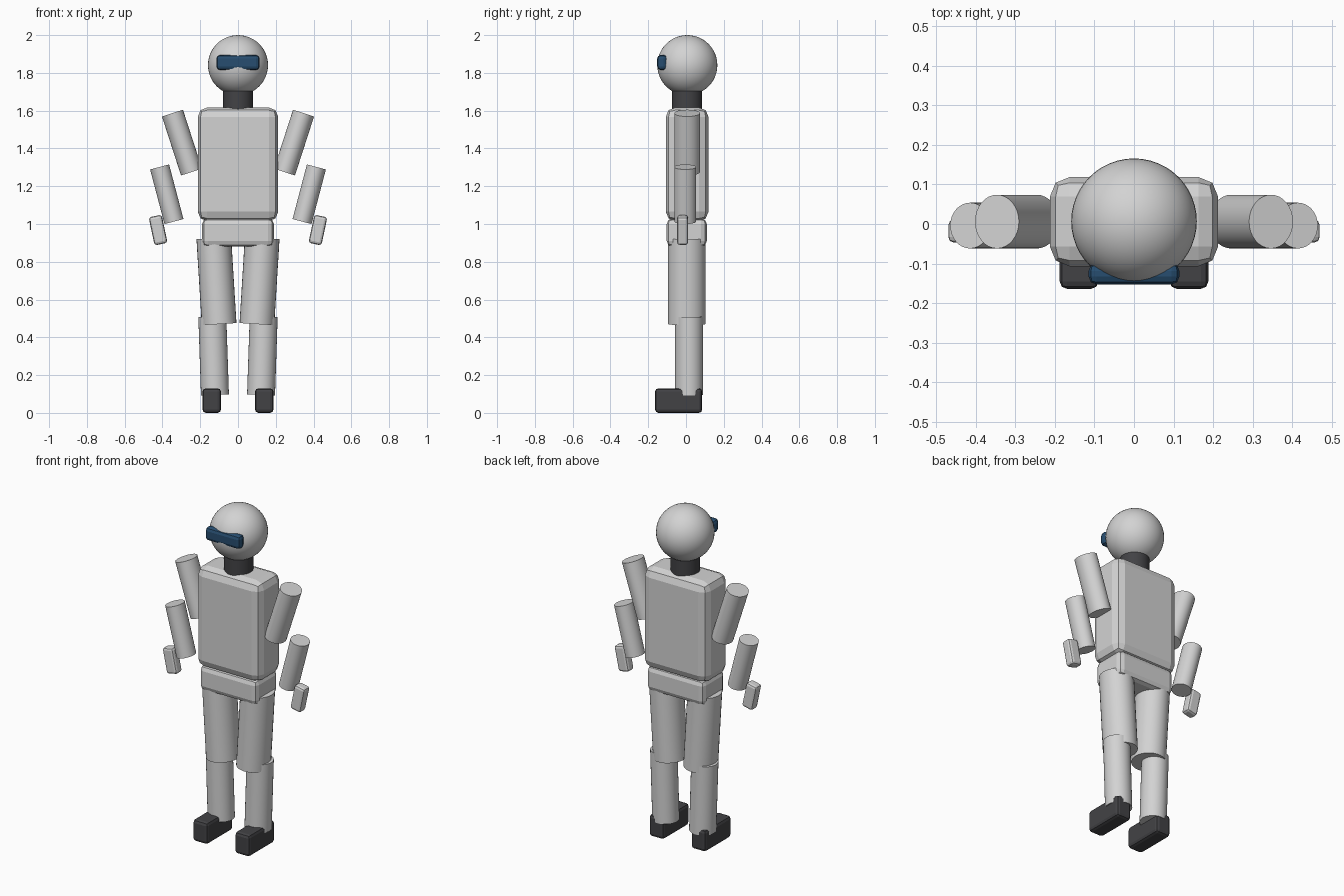
import bpy
import bmesh
import math
from mathutils import Matrix, Vector

if "Cube" in bpy.data.objects:
    bpy.data.objects.remove(bpy.data.objects["Cube"], do_unlink=True)


def material(name, rgb):
    mat = bpy.data.materials.new(name)
    mat.use_nodes = True
    mat.diffuse_color = (*rgb, 1)
    mat.node_tree.nodes["Principled BSDF"].inputs["Base Color"].default_value = (*rgb, 1)
    return mat


SHELL = material("light grey shell", (0.65, 0.65, 0.65))
DARK = material("charcoal", (0.055, 0.055, 0.06))
BLUE = material("visor blue", (0.02, 0.075, 0.16))


def finish(name, bm, mat, location, tilt=0.0, smooth=False):
    mesh = bpy.data.meshes.new(name)
    bm.to_mesh(mesh)
    bm.free()
    mesh.materials.append(mat)
    obj = bpy.data.objects.new(name, mesh)
    obj.location = location
    obj.rotation_euler.y = tilt
    bpy.context.collection.objects.link(obj)
    if smooth:
        bpy.ops.object.select_all(action="DESELECT")
        obj.select_set(True)
        bpy.context.view_layer.objects.active = obj
        bpy.ops.object.shade_smooth_by_angle(angle=math.radians(40))
    return obj


def box(name, mat, location, size, bevel, tilt=0.0):
    bm = bmesh.new()
    bmesh.ops.create_cube(bm, size=1, matrix=Matrix.Diagonal((*size, 1)))
    bmesh.ops.bevel(bm, geom=bm.edges[:], offset=bevel, segments=2,
                    profile=0.5, affect="EDGES")
    return finish(name, bm, mat, location, tilt)


def tube(name, mat, bottom, top, rx, ry):
    # Capped oval cylinder between two points in the same y plane
    bottom, top = Vector(bottom), Vector(top)
    axis = top - bottom
    bm = bmesh.new()
    bmesh.ops.create_cone(bm, cap_ends=True, segments=32, radius1=1, radius2=1,
                          depth=axis.length, matrix=Matrix.Diagonal((rx, ry, 1, 1)))
    return finish(name, bm, mat, (bottom + top) / 2, math.atan2(axis.x, axis.z), True)


# Head, visor and neck
bm = bmesh.new()
bmesh.ops.create_uvsphere(bm, u_segments=48, v_segments=24, radius=0.159)
finish("head", bm, SHELL, (0, 0.007, 1.841), smooth=True)
box("visor", BLUE, (0, -0.126, 1.855), (0.23, 0.054, 0.08), 0.02)
tube("neck", DARK, (0, 0.006, 1.58), (0, 0.006, 1.75), 0.08, 0.08)

# Body
box("torso", SHELL, (0, 0.006, 1.316), (0.426, 0.226, 0.602), 0.05)
box("pelvis", SHELL, (0, 0.004, 0.955), (0.38, 0.212, 0.15), 0.03)

# Limbs, repeated on both sides
for side, s in (("left", 1), ("right", -1)):
    tube(side + "_upper_arm", SHELL, (s * 0.246, 0.006, 1.275),
         (s * 0.347, 0.006, 1.587), 0.0585, 0.068)
    tube(side + "_forearm", SHELL, (s * 0.339, -0.004, 1.013),
         (s * 0.415, -0.004, 1.302), 0.052, 0.058)
    box(side + "_hand", SHELL, (s * 0.423, -0.018, 0.968),
        (0.07, 0.058, 0.152), 0.014, s * math.radians(12))
    tube(side + "_thigh", SHELL, (s * 0.1, 0.004, 0.47),
         (s * 0.128, 0.004, 0.925), 0.092, 0.099)
    tube(side + "_shin", SHELL, (s * 0.122, 0.016, 0.095),
         (s * 0.136, 0.016, 0.51), 0.074, 0.074)
    box(side + "_foot", DARK, (s * 0.139, -0.039, 0.065),
        (0.098, 0.25, 0.13), 0.018)
